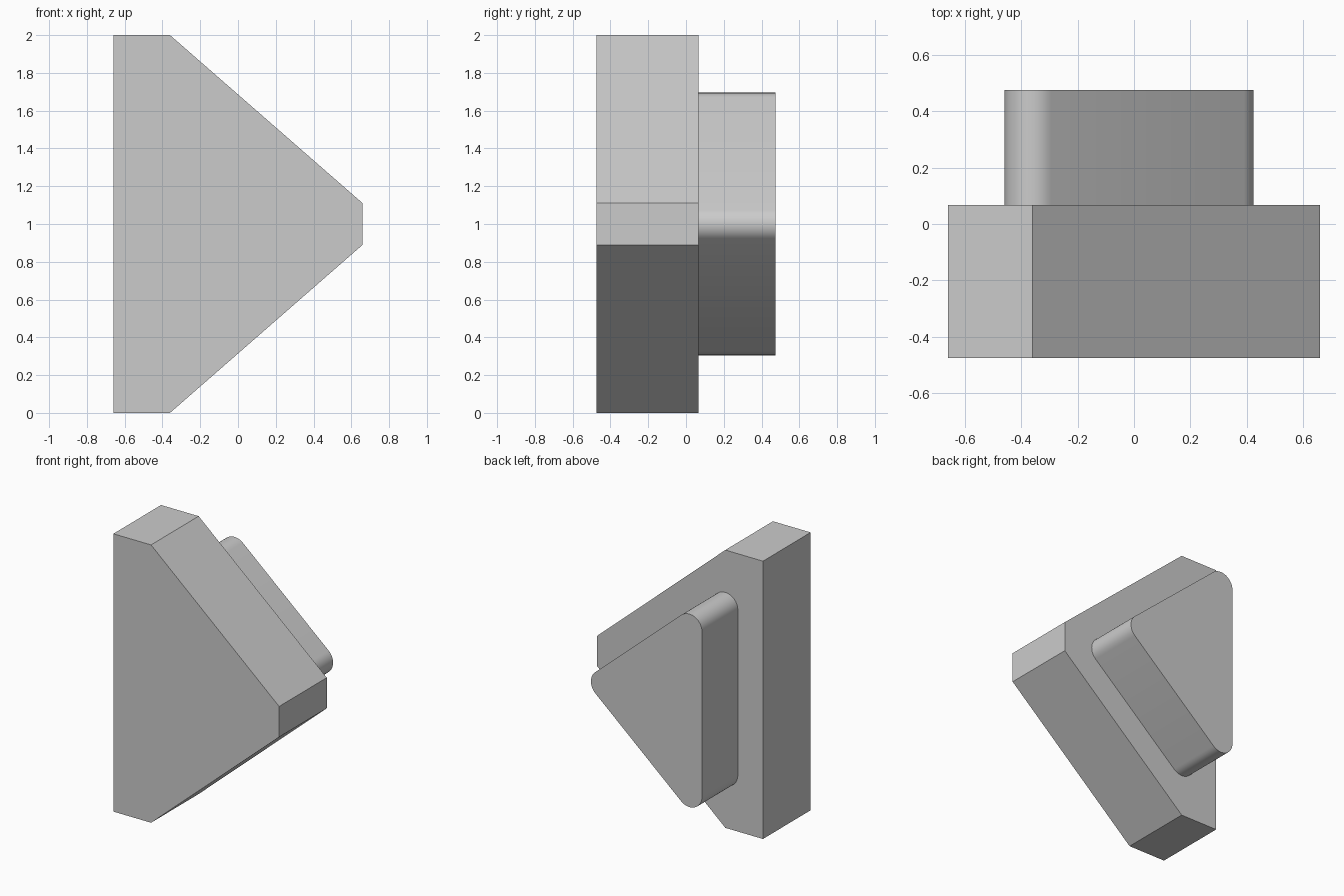
import bpy
import bmesh
from math import radians, cos, sin

cube = bpy.data.objects.get("Cube")
if cube:
    bpy.data.objects.remove(cube, do_unlink=True)

grey = bpy.data.materials.new("light grey")
grey.use_nodes = True
colour = (0.6, 0.6, 0.6, 1)
grey.diffuse_color = colour
grey.node_tree.nodes["Principled BSDF"].inputs["Base Color"].default_value = colour


def extrude_profile(name, points, y0, y1):
    """Extrude an anticlockwise x-z outline from y0 back to y1."""
    bm = bmesh.new()
    front = bm.faces.new([bm.verts.new((x, y0, z)) for x, z in points])
    back = bmesh.ops.extrude_face_region(bm, geom=[front])["geom"]
    moved = [v for v in back if isinstance(v, bmesh.types.BMVert)]
    bmesh.ops.translate(bm, verts=moved, vec=(0, y1 - y0, 0))
    bmesh.ops.recalc_face_normals(bm, faces=bm.faces)
    mesh = bpy.data.meshes.new(name)
    bm.to_mesh(mesh)
    bm.free()
    mesh.materials.append(grey)
    obj = bpy.data.objects.new(name, mesh)
    bpy.context.collection.objects.link(obj)
    return obj


def arc(cx, cz, radius, start, end, steps=12):
    angles = [radians(start + (end - start) * i / steps) for i in range(steps + 1)]
    return [(cx + radius * cos(a), cz + radius * sin(a)) for a in angles]


# Wedge block with clipped corners
lower = [(-0.66, 0), (-0.36, 0), (0.66, 0.89)]
upper = [(x, 2 - z) for x, z in reversed(lower)]
extrude_profile("wedge_block", lower + upper, -0.475, 0.067)

# Rounded triangular boss on the back
slope = 49
outline = (arc(-0.36, 0.405, 0.1, 180, 360 - slope)
           + arc(0.325, 1, 0.1, -slope, slope)
           + arc(-0.36, 1.595, 0.1, slope, 180))
boss = extrude_profile("rear_boss", outline, 0.067, 0.475)

# Smooth corners, crisp rims
bpy.ops.object.select_all(action="DESELECT")
boss.select_set(True)
bpy.context.view_layer.objects.active = boss
bpy.ops.object.shade_smooth_by_angle(angle=radians(30))
